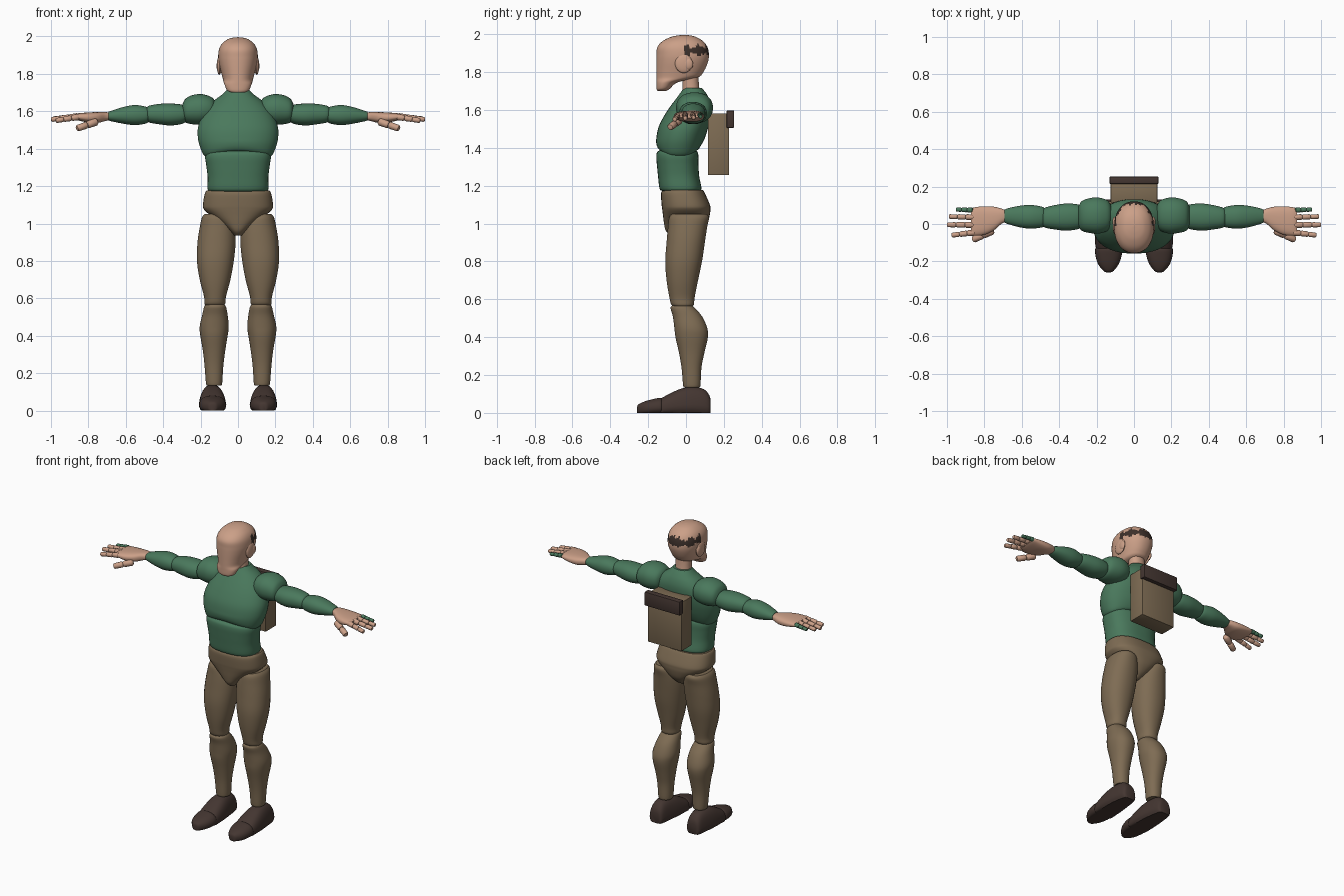
import bpy, bmesh, math
from mathutils import Vector


def material(name, rgb):
    m = bpy.data.materials.new(name)
    m.diffuse_color = (*rgb, 1)
    return m


SKIN = material("skin", (0.60, 0.35, 0.245))
GREEN = material("green_shirt", (0.068, 0.19, 0.108))
KHAKI = material("khaki_cloth", (0.21, 0.15, 0.088))
DARK = material("dark_leather", (0.058, 0.037, 0.031))
HAIR = material("dark_hair", (0.045, 0.029, 0.023))
AXES = {"x": (1, 2, 0), "y": (0, 2, 1), "z": (0, 1, 2)}  # u, v, along


def finish(name, bm, mats, mirror=False):
    bmesh.ops.recalc_face_normals(bm, faces=bm.faces)
    me = bpy.data.meshes.new(name)
    bm.to_mesh(me)
    bm.free()
    ob = bpy.data.objects.new(name, me)
    bpy.context.collection.objects.link(ob)
    for m in mats:
        me.materials.append(m)
    if mirror:
        ob.modifiers.new("Mirror", "MIRROR")
    return ob


def spline(a, b, c, d, t):
    m0, m1 = (c - a) / 2, (d - b) / 2
    return (b * (2*t**3 - 3*t*t + 1) + m0 * (t**3 - 2*t*t + t)
            + c * (3*t*t - 2*t**3) + m1 * (t**3 - t*t))


def loft(name, mat, rings, axis="z", mirror=False, power=2.2, seg=28, sub=4,
         shape=None, paint=None):
    """Skin rings of (position, u_min, u_max, v_min, v_max) along an axis."""
    iu, iv, it = AXES[axis]
    pts = [rings[0]] + list(rings) + [rings[-1]]
    path = []
    for i in range(1, len(pts) - 2):
        for k in range(sub):
            t = k / sub
            row = [spline(*(p[j] for p in pts[i-1:i+3]), t) for j in range(5)]
            path.append(row)
    path.append(rings[-1])
    bm = bmesh.new()
    loops = []
    for t, u0, u1, v0, v1 in path:
        loop = []
        for s in range(seg):
            a = math.tau * (s + 0.5) / seg
            c, d = math.cos(a), math.sin(a)
            co = Vector((0, 0, 0))
            co[it] = t
            co[iu] = (u0+u1)/2 + (u1-u0)/2 * math.copysign(abs(c) ** (2/power), c)
            co[iv] = (v0+v1)/2 + (v1-v0)/2 * math.copysign(abs(d) ** (2/power), d)
            if shape:
                shape(co)
            loop.append(bm.verts.new(co))
        loops.append(loop)
    for p, q in zip(loops, loops[1:]):
        for s in range(seg):
            bm.faces.new((p[s-1], p[s], q[s], q[s-1]))
    bm.faces.new(loops[0])
    bm.faces.new(loops[-1])
    if paint:
        for f in bm.faces:
            f.material_index = int(paint(f.calc_center_median()))
    return finish(name, bm, [mat, HAIR] if paint else [mat], mirror)


def box(name, mat, lo, hi, bevel):
    bm = bmesh.new()
    bmesh.ops.create_cube(bm, size=1)
    for v in bm.verts:
        v.co = [(l + h) / 2 + c * (h - l) for l, h, c in zip(lo, hi, v.co)]
    bmesh.ops.bevel(bm, geom=bm.edges[:], offset=bevel, segments=2, affect="EDGES", profile=0.5)
    return finish(name, bm, [mat])


def ellipsoid(name, mat, centre, radii, mirror=True):
    bm = bmesh.new()
    bmesh.ops.create_uvsphere(bm, u_segments=20, v_segments=12, radius=1)
    for v in bm.verts:
        v.co = [c + r * p for c, r, p in zip(centre, radii, v.co)]
    return finish(name, bm, [mat], mirror)


# Head, with a ragged band of hair around the back
def hair_rule(p):
    a = math.atan2(p.x, p.y)
    ragged = 0.010 * math.sin(9 * abs(a)) + 0.006 * math.sin(23 * a)
    return p.y > -0.01 and 1.893 - ragged * 0.8 < p.z < 1.937 + ragged


loft("head", SKIN, [
    (1.700, -.035, .035, -.150, -.105), (1.712, -.058, .058, -.156, -.085),
    (1.745, -.073, .073, -.157, -.045), (1.770, -.080, .080, -.157, .060),
    (1.800, -.088, .088, -.157, .092), (1.850, -.101, .101, -.157, .115),
    (1.890, -.106, .106, -.156, .121), (1.930, -.102, .102, -.152, .114),
    (1.960, -.087, .087, -.128, .093), (1.982, -.061, .061, -.088, .060),
    (1.992, -.035, .035, -.050, .030), (1.996, -.006, .006, -.015, .000)],
    seg=64, sub=6, paint=hair_rule)
loft("neck", SKIN, [(1.64, -.055, .055, -.02, .085), (1.72, -.05, .05, -.02, .07),
                    (1.80, -.05, .05, -.02, .065)])
ellipsoid("ear", SKIN, (.100, -.012, 1.845), (.013, .046, .050))
ellipsoid("ear_lobe", SKIN, (.104, .012, 1.842), (.011, .026, .030))


# Torso: chest with an arched lower rim, abdomen and hips
def chest_arch(co):
    if co.z < 1.45:
        co.z += .035 * max(0, 1 - (co.x / .17) ** 2) * min(1, (1.45 - co.z) / .08)


loft("chest", GREEN, [
    (1.350, -.150, .150, -.125, .050), (1.362, -.180, .180, -.148, .070),
    (1.400, -.200, .200, -.157, .085), (1.450, -.214, .214, -.157, .100),
    (1.510, -.215, .215, -.145, .118), (1.570, -.196, .196, -.115, .130),
    (1.620, -.165, .165, -.082, .132), (1.660, -.125, .125, -.052, .122),
    (1.690, -.085, .085, -.030, .105), (1.715, -.060, .060, -.012, .085)],
    shape=chest_arch, seg=40)
loft("abdomen", GREEN, [
    (1.172, -.150, .150, -.125, .070), (1.185, -.163, .163, -.140, .082),
    (1.250, -.163, .163, -.148, .070), (1.310, -.170, .170, -.154, .066),
    (1.355, -.176, .176, -.157, .066), (1.380, -.165, .165, -.150, .060),
    (1.395, -.120, .120, -.120, .040)], power=2.5, seg=40)
loft("hips", KHAKI, [
    (.935, -.020, .020, -.080, .040), (.960, -.045, .045, -.106, .080),
    (1.000, -.092, .092, -.116, .112), (1.045, -.150, .150, -.122, .126),
    (1.075, -.182, .182, -.126, .129), (1.100, -.188, .188, -.129, .126),
    (1.160, -.178, .178, -.132, .100), (1.176, -.168, .168, -.120, .090)],
    power=2.5, seg=40)

# Legs
loft("thigh", KHAKI, [
    (.560, .080, .170, -.060, .030), (.572, .068, .180, -.078, .042),
    (.610, .064, .182, -.088, .046), (.700, .040, .205, -.103, .064),
    (.800, .022, .220, -.110, .085), (.900, .012, .217, -.103, .100),
    (.980, .015, .205, -.096, .112), (1.030, .035, .194, -.090, .122),
    (1.050, .060, .180, -.075, .110)], mirror=True)
ellipsoid("knee", KHAKI, (.123, -.020, .570), (.050, .050, .050))
loft("shin", KHAKI, [
    (.135, .088, .167, -.012, .072), (.150, .084, .172, -.016, .077),
    (.240, .078, .179, -.024, .082), (.320, .068, .188, -.038, .098),
    (.400, .055, .202, -.056, .116), (.450, .049, .205, -.062, .112),
    (.510, .055, .192, -.070, .085), (.555, .064, .181, -.082, .046),
    (.568, .076, .170, -.070, .030)], mirror=True)


# Shoes: wide flat sole narrowing upward
def shoe_taper(co):
    co.x = .137 + (co.x - .137) * (1.0 - 2.6 * max(0, co.z - .03))
    co.z = max(0, co.z)


loft("shoe_heel", DARK, [
    (-.145, .080, .190, -.010, .068), (-.130, .066, .204, -.015, .078),
    (-.080, .062, .210, -.015, .105), (-.020, .064, .210, -.015, .130),
    (.040, .072, .204, -.015, .137), (.095, .082, .194, -.015, .125),
    (.122, .092, .184, -.012, .095), (.130, .105, .170, -.005, .070)],
    axis="y", mirror=True, power=2.8, shape=shoe_taper)
loft("shoe_toe", DARK, [
    (-.258, .122, .150, .000, .032), (-.250, .108, .164, -.005, .046),
    (-.215, .082, .192, -.010, .062), (-.170, .066, .206, -.010, .074),
    (-.135, .064, .208, -.010, .080), (-.125, .075, .198, -.010, .070)],
    axis="y", mirror=True, power=2.5, shape=shoe_taper)

# Arms
loft("shoulder", GREEN, [
    (.120, .000, .090, 1.570, 1.650), (.140, -.035, .125, 1.545, 1.675),
    (.190, -.052, .142, 1.530, 1.692), (.240, -.048, .138, 1.530, 1.688),
    (.280, -.036, .122, 1.540, 1.668), (.296, -.010, .095, 1.565, 1.640)],
    axis="x", mirror=True)
loft("upper_arm", GREEN, [
    (.270, -.015, .090, 1.550, 1.620), (.300, -.028, .105, 1.532, 1.636),
    (.360, -.036, .110, 1.524, 1.642), (.420, -.030, .102, 1.530, 1.640),
    (.475, -.020, .088, 1.540, 1.630), (.490, -.005, .075, 1.555, 1.615)],
    axis="x", mirror=True)
loft("forearm", GREEN, [
    (.475, -.005, .080, 1.550, 1.610), (.490, -.018, .092, 1.535, 1.624),
    (.550, -.025, .102, 1.526, 1.634), (.610, -.018, .098, 1.533, 1.624),
    (.675, .000, .084, 1.546, 1.604), (.693, .008, .076, 1.552, 1.597)],
    axis="x", mirror=True)

# Hands
loft("palm", SKIN, [
    (.680, .015, .070, 1.555, 1.592), (.710, .000, .083, 1.548, 1.596),
    (.750, -.035, .093, 1.538, 1.596), (.800, -.058, .095, 1.540, 1.594),
    (.850, -.062, .090, 1.550, 1.590), (.872, -.054, .082, 1.558, 1.584)],
    axis="x", mirror=True, power=2.6)


def finger(name, mat, a, b, r, joints=3):
    """Rounded phalanges strung from a to b, mirrored to the other hand."""
    a, b = Vector(a), Vector(b)
    d = b - a
    rot = d.to_track_quat("Z", "Y").to_matrix()
    bm = bmesh.new()
    n = d.length / joints
    prof = [(-.06, .3), (.0, .78), (.12, 1), (.5, .95), (.85, .95), (.97, .75), (1, .3)]
    for j in range(joints):
        rj = r * (1 - .09 * j)
        loops = [[bm.verts.new(a + rot @ Vector((rj*w*math.cos(k*math.tau/12),
                 rj*w*math.sin(k*math.tau/12), (j + t) * n)))
                 for k in range(12)] for t, w in prof]
        for p, q in zip(loops, loops[1:]):
            for k in range(12):
                bm.faces.new((p[k-1], p[k], q[k], q[k-1]))
        bm.faces.new(loops[0])
        bm.faces.new(loops[-1])
    finish(name, bm, [mat], True)


finger("index_finger", SKIN, (.850, -.045, 1.570), (.975, -.060, 1.550), .017)
finger("middle_finger", SKIN, (.855, -.005, 1.574), (1.000, -.004, 1.556), .017)
finger("ring_finger", SKIN, (.855, .036, 1.574), (.990, .040, 1.560), .016)
finger("little_finger", GREEN, (.862, .074, 1.574), (.952, .077, 1.564), .014)
finger("thumb", SKIN, (.755, -.035, 1.545), (.862, -.085, 1.508), .021, 2)

# Backpack
box("backpack", KHAKI, (-.125, .115, 1.255), (.125, .228, 1.582), .004)
box("backpack_flap", DARK, (-.131, .214, 1.505), (.131, .254, 1.597), .005)

# Smooth shading with crisp edges
bpy.ops.object.select_all(action="SELECT")
bpy.context.view_layer.objects.active = bpy.data.objects["head"]
bpy.ops.object.shade_smooth_by_angle(angle=math.radians(40))
